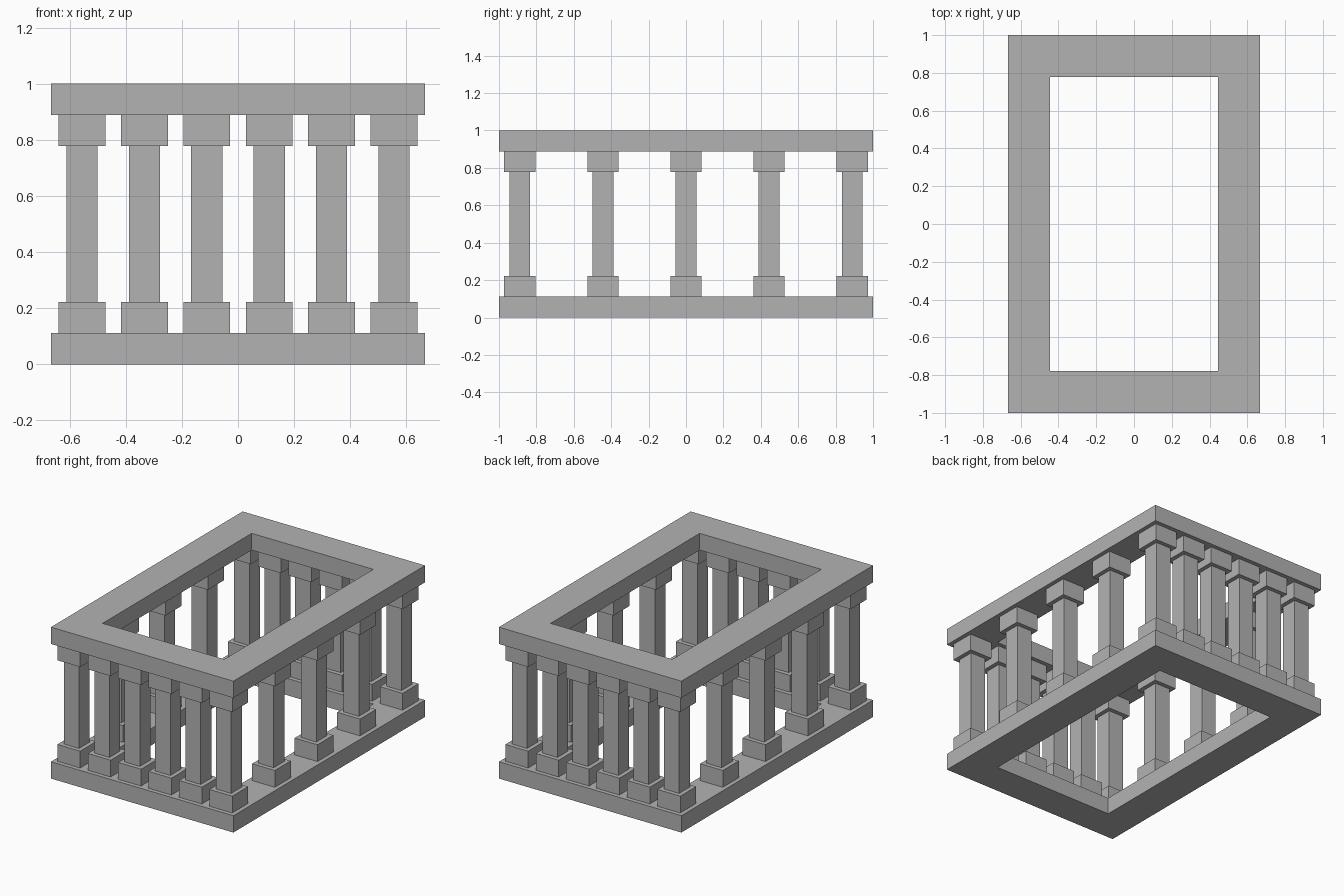
import bpy, bmesh

if "Cube" in bpy.data.objects:
    bpy.data.objects.remove(bpy.data.objects["Cube"])

U = 1 / 9  # module: every size is a multiple of this
stone = bpy.data.materials.new("grey stone")
stone.diffuse_color = (0.45, 0.45, 0.45, 1)
stone.use_nodes = True
stone.node_tree.nodes["Principled BSDF"].inputs["Base Color"].default_value = stone.diffuse_color


def add_object(name, mesh, loc):
    ob = bpy.data.objects.new(name, mesh)
    ob.location = loc
    bpy.context.collection.objects.link(ob)
    return ob


def finish(name, bm):
    bmesh.ops.recalc_face_normals(bm, faces=bm.faces)
    mesh = bpy.data.meshes.new(name)
    bm.to_mesh(mesh)
    bm.free()
    mesh.materials.append(stone)
    return mesh


def box_mesh(name, w, h):
    bm = bmesh.new()
    bmesh.ops.create_cube(bm, size=1)
    bmesh.ops.scale(bm, vec=(w, w, h), verts=bm.verts)
    return finish(name, bm)


def ring_mesh(name, ox, oy, ix, iy, h):
    bm = bmesh.new()
    corners = [(-1, -1), (1, -1), (1, 1), (-1, 1)]
    outer = [bm.verts.new((a * ox, b * oy, -h / 2)) for a, b in corners]
    inner = [bm.verts.new((a * ix, b * iy, -h / 2)) for a, b in corners]
    for i in range(4):
        j = (i + 1) % 4
        bm.faces.new((outer[i], outer[j], inner[j], inner[i]))
    # raise the flat frame into a slab
    ext = bmesh.ops.extrude_face_region(bm, geom=bm.faces[:], use_keep_orig=True)
    top = [g for g in ext["geom"] if isinstance(g, bmesh.types.BMVert)]
    bmesh.ops.translate(bm, vec=(0, 0, h), verts=top)
    return finish(name, bm)


# rectangular frames at floor and roof level
frame = ring_mesh("frame", 6 * U, 9 * U, 4 * U, 7 * U, U)
add_object("base_frame", frame, (0, 0, U / 2))
add_object("roof_frame", frame, (0, 0, 1 - U / 2))

# column positions: six across each end, five along each side
spots = [(x * U, y * U) for y in (-8, 8) for x in (-5, -3, -1, 1, 3, 5)]
spots += [(x * U, y * U) for x in (-5, 5) for y in (-4, 0, 4)]

block = box_mesh("block", 1.5 * U, U)
shaft = box_mesh("shaft", U, 5 * U)
for x, y in spots:
    add_object("column_foot", block, (x, y, 1.5 * U))
    add_object("column_shaft", shaft, (x, y, 0.5))
    add_object("column_capital", block, (x, y, 7.5 * U))
